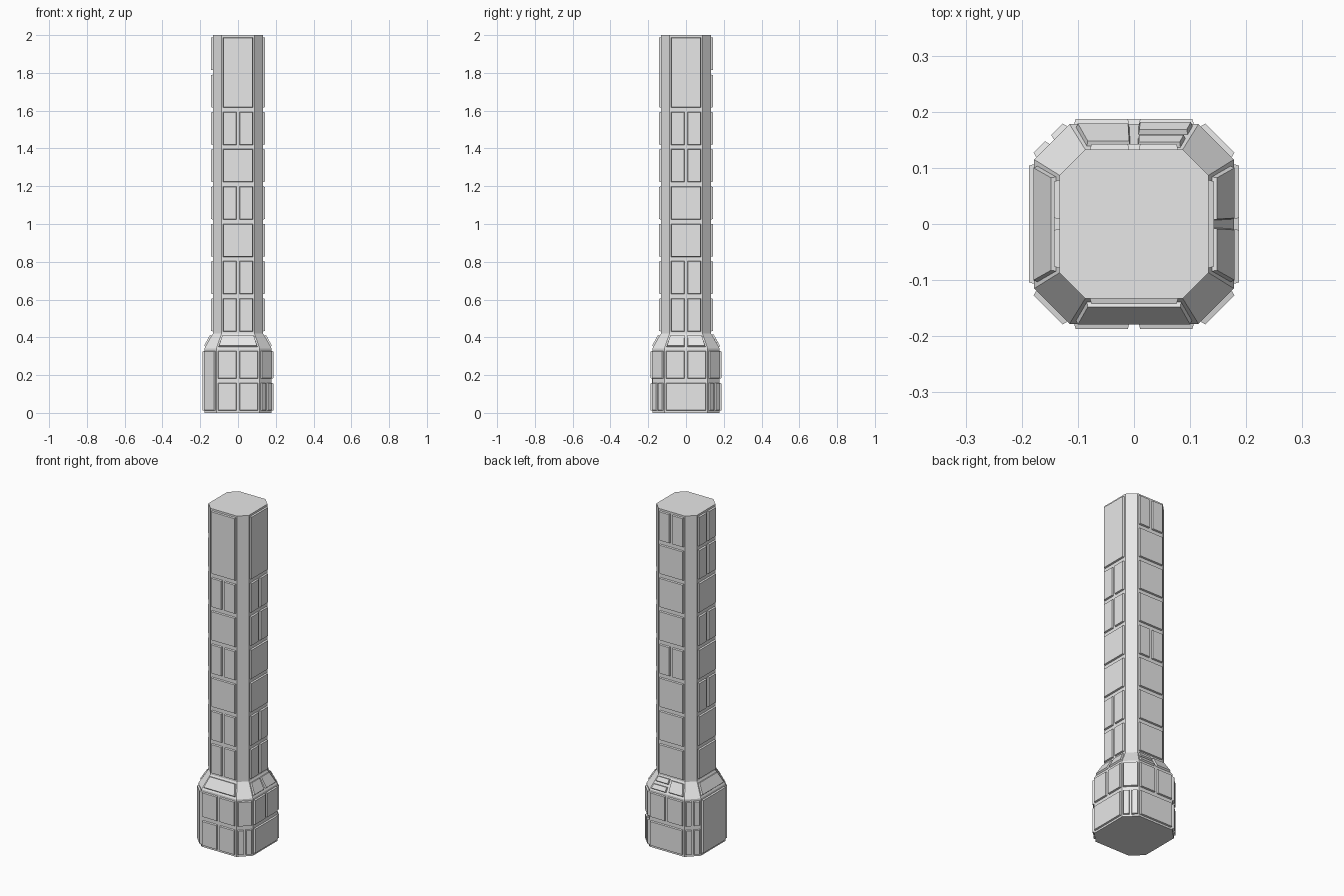
import bpy
import bmesh
from mathutils import Vector

cube = bpy.data.objects.get("Cube")
if cube:
    bpy.data.objects.remove(cube, do_unlink=True)

stone = bpy.data.materials.new("grey stone")
stone.use_nodes = True
stone.diffuse_color = (0.8, 0.8, 0.8, 1)
stone.node_tree.nodes["Principled BSDF"].inputs["Base Color"].default_value = (0.8, 0.8, 0.8, 1)

FRONT, FRONT_L, LEFT, BACK_L, BACK, BACK_R, RIGHT, FRONT_R = range(8)
Z_BASE, Z_SHAFT, Z_TOP = 0.34, 0.42, 2.0
ROWS = 8


def octagon(half, flat, z):
    """Chamfered square, anticlockwise from the front face."""
    pts = [(-flat, -half), (flat, -half), (half, -flat), (half, flat),
           (flat, half), (-flat, half), (-half, flat), (-half, -flat)]
    return [Vector((x, y, z)) for x, y in pts]


def finish(bm, name):
    bmesh.ops.recalc_face_normals(bm, faces=bm.faces)
    mesh = bpy.data.meshes.new(name)
    bm.to_mesh(mesh)
    bm.free()
    mesh.materials.append(stone)
    obj = bpy.data.objects.new(name, mesh)
    bpy.context.collection.objects.link(obj)
    return obj


def slab(bm, quad, u0, u1, v0, v1, gap_u=0.008, gap_v=0.011, depth=0.0095, taper=0.003):
    """Raised stone with sloping sides on part of a wall quad."""
    bl, br, tr, tl = quad

    def at(u, v):
        return bl.lerp(br, u).lerp(tl.lerp(tr, u), v)

    normal = (br - bl).cross(tl - bl).normalized()
    width = (br - bl).length
    height = ((tl + tr) / 2 - (bl + br) / 2).length

    def ring(grow, lift):
        du, dv = (gap_u + grow) / width, (gap_v + grow) / height
        corners = ((u0 + du, v0 + dv), (u1 - du, v0 + dv), (u1 - du, v1 - dv), (u0 + du, v1 - dv))
        return [bm.verts.new(at(u, v) + normal * lift) for u, v in corners]

    low, high = ring(0, -0.002), ring(taper, depth)
    bm.faces.new(high)
    for i in range(4):
        j = (i + 1) % 4
        bm.faces.new((low[i], low[j], high[j], high[i]))


def split_row(bm, quad, count, v0, v1, **kw):
    for k in range(count):
        slab(bm, quad, k / count, (k + 1) / count, v0, v1, **kw)


# Solid column core
rings = [octagon(0.178, 0.115, 0), octagon(0.178, 0.115, Z_BASE),
         octagon(0.133, 0.087, Z_SHAFT), octagon(0.133, 0.087, Z_TOP)]
bm = bmesh.new()
loops = [[bm.verts.new(p) for p in r] for r in rings]
for a, b in zip(loops, loops[1:]):
    for i in range(8):
        j = (i + 1) % 8
        bm.faces.new((a[i], a[j], b[j], b[i]))
bm.faces.new(loops[0][::-1])
bm.faces.new(loops[-1])
finish(bm, "column_core")


def wall(level, side):
    a, b = rings[level], rings[level + 1]
    j = (side + 1) % 8
    return a[side], a[j], b[j], b[side]


# Base stones: number of stones in the lower and upper course, 0 = one tall stone
base_courses = {FRONT: (2, 2), FRONT_L: (2, 1), LEFT: (1, 2), BACK_L: (2, 1),
                BACK: (1, 2), BACK_R: (2, 2), RIGHT: 0, FRONT_R: 0}
bm = bmesh.new()
for side, courses in base_courses.items():
    quad = wall(0, side)
    gap = 0.005 if side % 2 else 0.008
    if courses == 0:
        slab(bm, quad, 0, 1, 0, 1, gap_u=gap)
    else:
        for k, count in enumerate(courses):
            split_row(bm, quad, count, k / 2, (k + 1) / 2, gap_u=gap)
finish(bm, "base_stones")

# Sloping collar stones
bm = bmesh.new()
for side, count in {FRONT: 1, LEFT: 2, RIGHT: 1}.items():
    split_row(bm, wall(1, side), count, 0, 1)
quad = wall(1, BACK)
slab(bm, quad, 0.5, 1, 0, 1)
for k in range(2):
    slab(bm, quad, 0, 0.5, k / 2, (k + 1) / 2, gap_v=0.007)
finish(bm, "collar_stones")

# Shaft stones, listed from the bottom course up; T = one stone two courses tall
shaft_courses = {FRONT: "221212T", LEFT: "221122T", BACK: "11121112", RIGHT: "11212122"}
bm = bmesh.new()
for side, courses in shaft_courses.items():
    row = 0
    for code in courses:
        tall = 2 if code == "T" else 1
        count = 1 if code == "T" else int(code)
        split_row(bm, wall(2, side), count, row / ROWS, (row + tall) / ROWS)
        row += tall
finish(bm, "shaft_stones")
